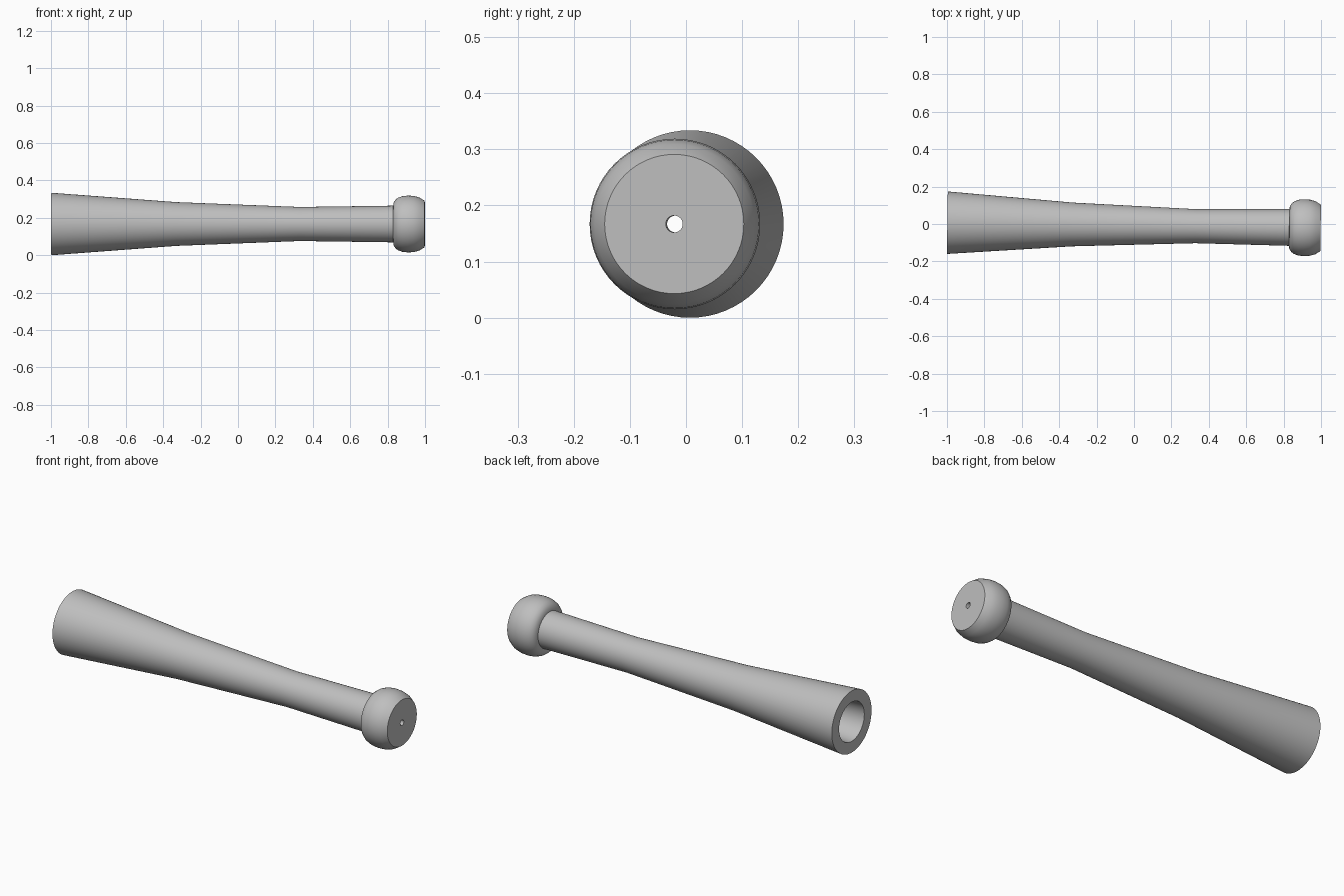
import bpy
import bmesh
import math
from mathutils import Matrix, Vector

SIDES = 64
TILT = -0.014

cube = bpy.data.objects.get("Cube")
if cube:
    bpy.data.objects.remove(cube, do_unlink=True)

grey = bpy.data.materials.new("plain_grey")
grey.use_nodes = True
grey.diffuse_color = (0.52, 0.52, 0.52, 1)
grey.node_tree.nodes["Principled BSDF"].inputs["Base Color"].default_value = grey.diffuse_color


def lathe(name, profile, closed=False):
    """Revolve (x, radius) points around the long axis."""
    bm = bmesh.new()
    verts = [bm.verts.new((x, 0, r)) for x, r in profile]
    edges = [bm.edges.new(pair) for pair in zip(verts, verts[1:])]
    if closed:
        edges.append(bm.edges.new((verts[-1], verts[0])))
    bmesh.ops.spin(bm, geom=verts + edges, cent=(0, 0, 0), axis=(1, 0, 0),
                   angle=math.tau, steps=SIDES, use_duplicate=False)
    bmesh.ops.remove_doubles(bm, verts=bm.verts, dist=0.0001)
    bmesh.ops.recalc_face_normals(bm, faces=bm.faces)
    # The outer wall must face away from the axis
    outer = max(bm.faces, key=lambda f: f.calc_center_median().yz.length)
    if outer.normal.yz.dot(outer.calc_center_median().yz) < 0:
        bmesh.ops.reverse_faces(bm, faces=bm.faces)
    mesh = bpy.data.meshes.new(name)
    bm.to_mesh(mesh)
    bm.free()
    obj = bpy.data.objects.new(name, mesh)
    bpy.context.collection.objects.link(obj)
    mesh.materials.append(grey)
    obj.matrix_world = (Matrix.Translation(Vector((0, -0.007, 0.167)))
                        @ Matrix.Rotation(TILT, 4, "Z"))
    bpy.ops.object.select_all(action="DESELECT")
    obj.select_set(True)
    bpy.context.view_layer.objects.active = obj
    bpy.ops.object.shade_smooth_by_angle(angle=math.radians(35))
    return obj


# Flared handle: bore from the narrow end, rim, then outer wall
lathe("handle", [
    (0.83, 0.015), (0.33, 0.035), (-0.33, 0.065), (-0.998, 0.106),
    (-0.998, 0.167), (-0.33, 0.117), (0.33, 0.091), (0.83, 0.098),
])

# Rounded knob with a flat end and a small centre hole
lathe("knob", [
    (0.83, 0.098), (0.832, 0.114), (0.842, 0.13), (0.857, 0.141),
    (0.88, 0.149), (0.91, 0.152), (0.94, 0.15), (0.97, 0.142),
    (0.998, 0.124), (0.998, 0.015), (0.83, 0.015),
])
